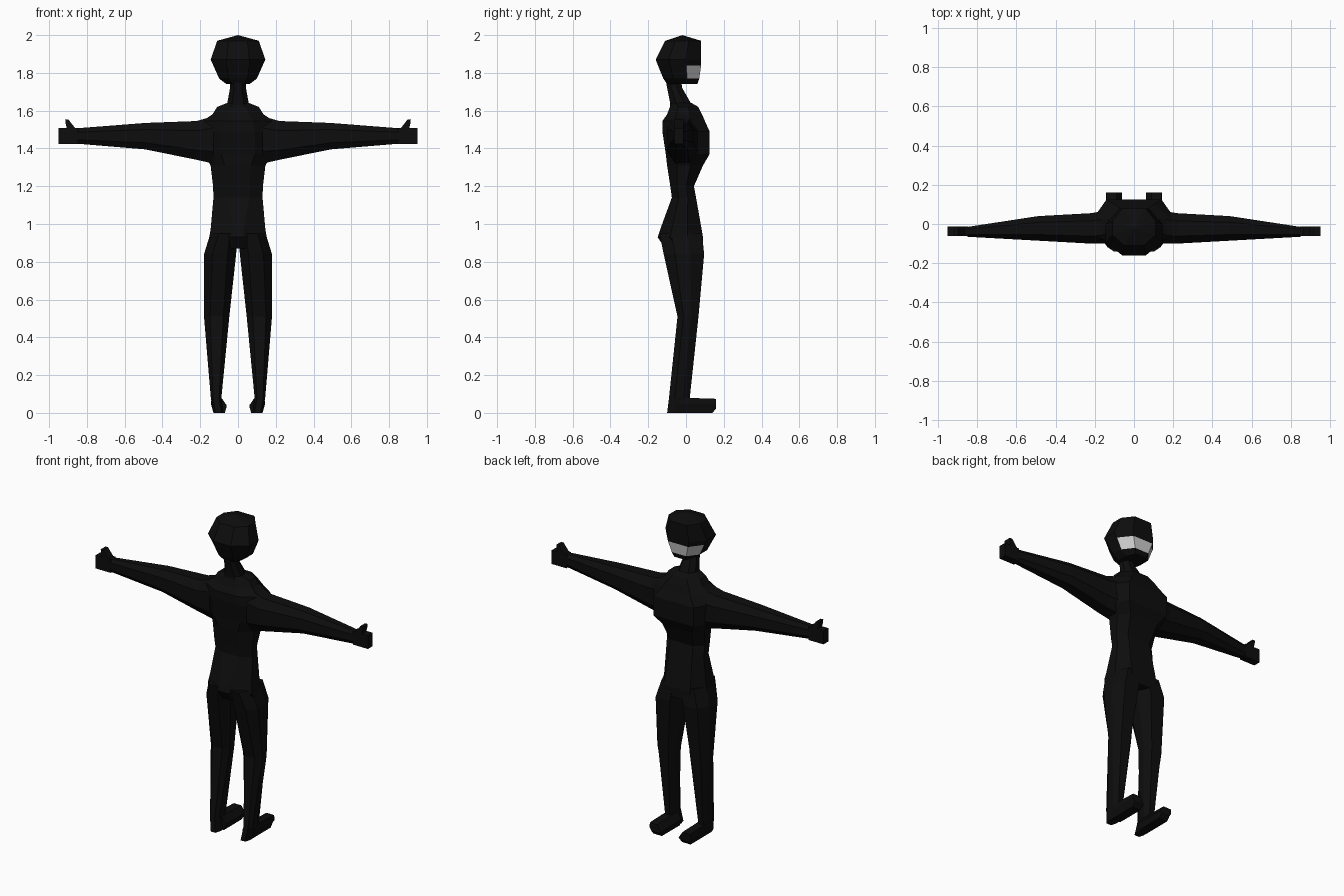
import bpy, bmesh


def material(name, value):
    m = bpy.data.materials.new(name)
    m.diffuse_color = (value, value, value, 1)
    return m


BLACK = material("black suit", 0.004)
PALE = material("pale skin", 0.6)


def loft(name, rings, mirrored=False, cap=None, paint=None):
    """Skin a chain of equal-length point rings, optionally mirrored in x."""
    bm = bmesh.new()
    for side in ((1, -1) if mirrored else (1,)):
        loops = [[bm.verts.new((x * side, y, z)) for x, y, z in r] for r in rings]
        n = len(loops[0])
        for a, b in zip(loops, loops[1:]):
            for i in range(n):
                j = (i + 1) % n
                bm.faces.new((a[i], a[j], b[j], b[i]))
        bm.faces.new(loops[0])
        if cap:
            tip = bm.verts.new(cap)
            for i in range(n):
                bm.faces.new((loops[-1][i], loops[-1][(i + 1) % n], tip))
        else:
            bm.faces.new(loops[-1])
    bmesh.ops.recalc_face_normals(bm, faces=bm.faces)
    if paint:
        for f in bm.faces:
            f.material_index = int(paint(f))
    mesh = bpy.data.meshes.new(name)
    bm.to_mesh(mesh)
    bm.free()
    mesh.materials.append(BLACK)
    mesh.materials.append(PALE)
    obj = bpy.data.objects.new(name, mesh)
    bpy.context.collection.objects.link(obj)
    return obj


def body_ring(z, half, back, front, back_w, front_w, cx=0.0):
    """Eight-sided horizontal section: flat front and back, angled corners."""
    d = front - back
    y1, y2 = back + d * 0.28, back + d * 0.66
    right = [(front_w, front), (half, y2), (half, y1), (back_w, back)]
    pts = right + [(-x, y) for x, y in reversed(right)]
    return [(cx + x, y, z) for x, y in pts]


def arm_ring(x, z0, z1, y0, y1):
    """Eight-sided section across the arm."""
    zc, yc = (z0 + z1) / 2, (y0 + y1) / 2
    h, w = (z1 - z0) / 2, (y1 - y0) / 2
    k = 0.5
    shape = [(k, 1), (1, k), (1, -k), (k, -1), (-k, -1), (-1, -k), (-1, k), (-k, 1)]
    return [(x, yc + a * w, zc + b * h) for a, b in shape]


# Torso from hips to collar
loft("torso", [body_ring(*r) for r in (
    (0.87, 0.165, -0.11, 0.09, 0.03, 0.09),
    (0.93, 0.152, -0.15, 0.09, 0.03, 0.09),
    (0.97, 0.145, -0.137, 0.083, 0.03, 0.09),
    (1.14, 0.13, -0.075, 0.053, 0.06, 0.08),
    (1.20, 0.132, -0.083, 0.042, 0.06, 0.08),
    (1.31, 0.145, -0.10, 0.09, 0.07, 0.10),
    (1.37, 0.18, -0.107, 0.125, 0.09, 0.14),
    (1.49, 0.20, -0.125, 0.125, 0.09, 0.14),
    (1.545, 0.19, -0.125, 0.10, 0.08, 0.10),
    (1.58, 0.135, -0.10, 0.085, 0.06, 0.08),
    (1.62, 0.11, -0.085, 0.065, 0.04, 0.05),
    (1.64, 0.06, -0.082, 0.03, 0.03, 0.03))])

# Neck
loft("neck", [body_ring(*r) for r in (
    (1.60, 0.062, -0.08, 0.05, 0.03, 0.03),
    (1.65, 0.055, -0.086, 0.02, 0.03, 0.03),
    (1.72, 0.042, -0.10, -0.02, 0.02, 0.02),
    (1.78, 0.04, -0.11, -0.03, 0.02, 0.02))])


# Head with the lower face bare
def bare_face(f):
    c = f.calc_center_median()
    return 1.755 < c.z < 1.84 and c.y > 0.03


loft("head", [body_ring(*r) for r in (
    (1.74, 0.06, -0.10, 0.06, 0.03, 0.04),
    (1.77, 0.10, -0.12, 0.07, 0.05, 0.05),
    (1.838, 0.13, -0.148, 0.08, 0.06, 0.07),
    (1.87, 0.145, -0.16, 0.08, 0.06, 0.075),
    (1.97, 0.11, -0.11, 0.08, 0.05, 0.06))],
    cap=(0, -0.02, 2.0), paint=bare_face)

# Arms, hands and thumbs
loft("arms", [arm_ring(*r) for r in (
    (0.13, 1.32, 1.57, -0.10, 0.07),
    (0.22, 1.34, 1.545, -0.10, 0.055),
    (0.49, 1.395, 1.535, -0.085, 0.04),
    (0.85, 1.425, 1.507, -0.065, -0.015))], mirrored=True)


def slab(x0, x1, z):
    return [(x0, -0.062, z), (x1, -0.062, z), (x1, -0.014, z), (x0, -0.014, z)]


loft("hands", [slab(0.845, 0.95, 1.423), slab(0.845, 0.95, 1.507)], mirrored=True)
loft("thumbs", [slab(0.855, 0.905, 1.50), slab(0.88, 0.912, 1.53),
                slab(0.897, 0.915, 1.553)], mirrored=True)

# Legs tapering from hip to heel
loft("legs", [body_ring(*r) for r in (
    (0.95, 0.073, -0.14, 0.085, 0.03, 0.04, 0.073),
    (0.84, 0.085, -0.118, 0.096, 0.04, 0.05, 0.095),
    (0.51, 0.067, -0.045, 0.066, 0.035, 0.035, 0.113),
    (0.08, 0.028, -0.09, 0.02, 0.016, 0.016, 0.116),
    (0.0, 0.026, -0.10, 0.02, 0.016, 0.016, 0.104))], mirrored=True)


# Feet pointing forward
def foot_ring(y, drop=0.0, rise=0.0):
    shape = [(0.088, 0.08), (0.14, 0.08), (0.143, 0.05),
             (0.13, 0.0), (0.07, 0.0), (0.06, 0.04)]
    return [(x, y, max(z - drop, rise)) for x, z in shape]


loft("feet", [foot_ring(-0.04), foot_ring(0.14, 0.004), foot_ring(0.16, 0.006, 0.025)],
     mirrored=True)
